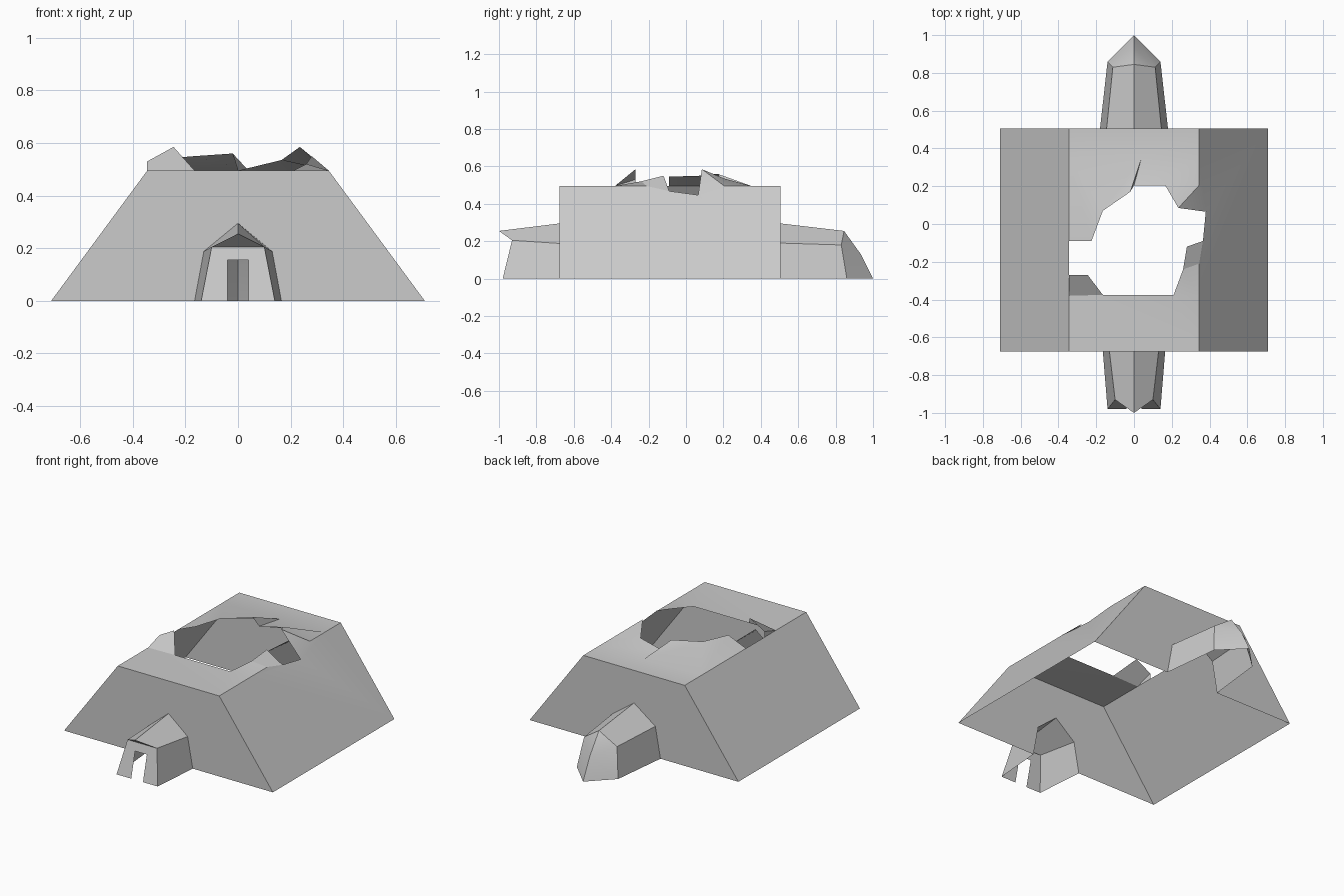
import bpy, math

if "Cube" in bpy.data.objects:
    bpy.data.objects.remove(bpy.data.objects["Cube"])


def build(name, verts, faces, smooth=None):
    mesh = bpy.data.meshes.new(name)
    mesh.from_pydata(verts, [], faces)
    mesh.update()
    obj = bpy.data.objects.new(name, mesh)
    bpy.context.collection.objects.link(obj)
    bpy.ops.object.select_all(action='DESELECT')
    obj.select_set(True)
    bpy.context.view_layer.objects.active = obj
    bpy.ops.object.mode_set(mode='EDIT')
    bpy.ops.mesh.select_all(action='SELECT')
    bpy.ops.mesh.normals_make_consistent(inside=False)
    bpy.ops.object.mode_set(mode='OBJECT')
    if smooth:
        bpy.ops.object.shade_smooth_by_angle(angle=math.radians(smooth))
    return obj


def build_named(name, points, faces, smooth=None):
    keys = list(points)
    return build(name, list(points.values()),
                 [[keys.index(k) for k in f.split()] for f in faces], smooth)


def arch(y, base, shoulder, eave, ridge):
    """Five-point pointed arch, left foot to right foot."""
    return [(-base, y, 0), (-shoulder, y, eave), (0, y, ridge),
            (shoulder, y, eave), (base, y, 0)]


W, T, H, Y0, Y1 = .71, .345, .495, -.675, .505
front_arch = arch(Y0, .165, .13, .188, .295)
back_arch = arch(Y1, .18, .145, .19, .295)

# End walls, open where the tunnels join
for name, y, opening in (("front_wall", Y0, front_arch), ("back_wall", Y1, back_arch)):
    ring = [(-W, y, 0)] + opening + [(W, y, 0), (T, y, H), (-T, y, H)]
    build(name, ring, [list(range(len(ring)))])

# Sloping sides and roof around the ragged opening
P = {
    'A': (-T, Y0, H), 'B': (T, Y0, H), 'C': (T, Y1, H), 'D': (-T, Y1, H),
    'A0': (-W, Y0, 0), 'B0': (W, Y0, 0), 'C0': (W, Y1, 0), 'D0': (-W, Y1, 0),
    'a': (-T, -.38, H), 'b': (T, -.38, H), 'c': (T, -.21, H), 'd': (T, .205, H),
    'e': (T, .35, H), 'f': (-T, .35, H), 'g': (.04, .35, H), 's': (-T, -.27, H),
    'h0': (-T, -.09, H), 'h1': (-.225, -.09, .545), 'h2': (-.165, .07, .55),
    'h3': (-.02, .17, .56), 'h4': (0, .205, H), 'h5': (.165, .205, .535),
    'h6': (.235, .085, .585), 'h7': (.38, .065, .447), 'h8': (.365, -.09, .468),
    'h9': (.28, -.12, .55), 'h10': (.26, -.24, .52), 'h11': (.21, -.375, H),
    'h12': (-.165, -.375, H), 'h13': (-.245, -.27, .585), 'h14': (-T, -.27, .53),
}
build_named("broken_roof_and_slopes", P, [
    'A0 A a s h0 f D D0', 'B0 C0 C e d h7 h8 c b B',
    'A B b h11 h12 a', 'a h12 h13 h14', 'a h14 s',
    'b c h10 h11', 'c h8 h9 h10', 'd h6 h7', 'd e h5 h6',
    'e g h4 h5', 'g h3 h4', 'g f h2 h3', 'f h0 h1 h2', 'f g e C D'], 20)

# Front tunnel with overhanging ridge
front_end = [(-.14, -.98, 0), (-.1, -.93, .205), (0, -1, .255),
             (.1, -.93, .205), (.14, -.98, 0)]
strip = [(i, i + 1, i + 6, i + 5) for i in range(4)]
build("front_tunnel", front_arch + front_end, strip + [(6, 7, 8)], 40)

# Slotted panel closing the front tunnel
outline = [(-.14, 0), (-.1, .205), (.1, .205), (.14, 0),
           (.04, 0), (.04, .155), (-.04, .155), (-.04, 0)]
build("front_slot_panel", [(x, -.98 + z * .05 / .205, z) for x, z in outline],
      [list(range(8))])

# Back tunnel with a pointed nose
back_end = [(-.14, .86, 0), (-.112, .83, .18), (0, .845, .255),
            (.112, .83, .18), (.14, .86, 0)]
nose = [(0, .935, .13), (0, 1, 0)]
build("back_tunnel", back_arch + back_end + nose,
      strip + [(5, 6, 10, 11), (6, 7, 10), (7, 8, 10), (8, 9, 11, 10)], 40)
